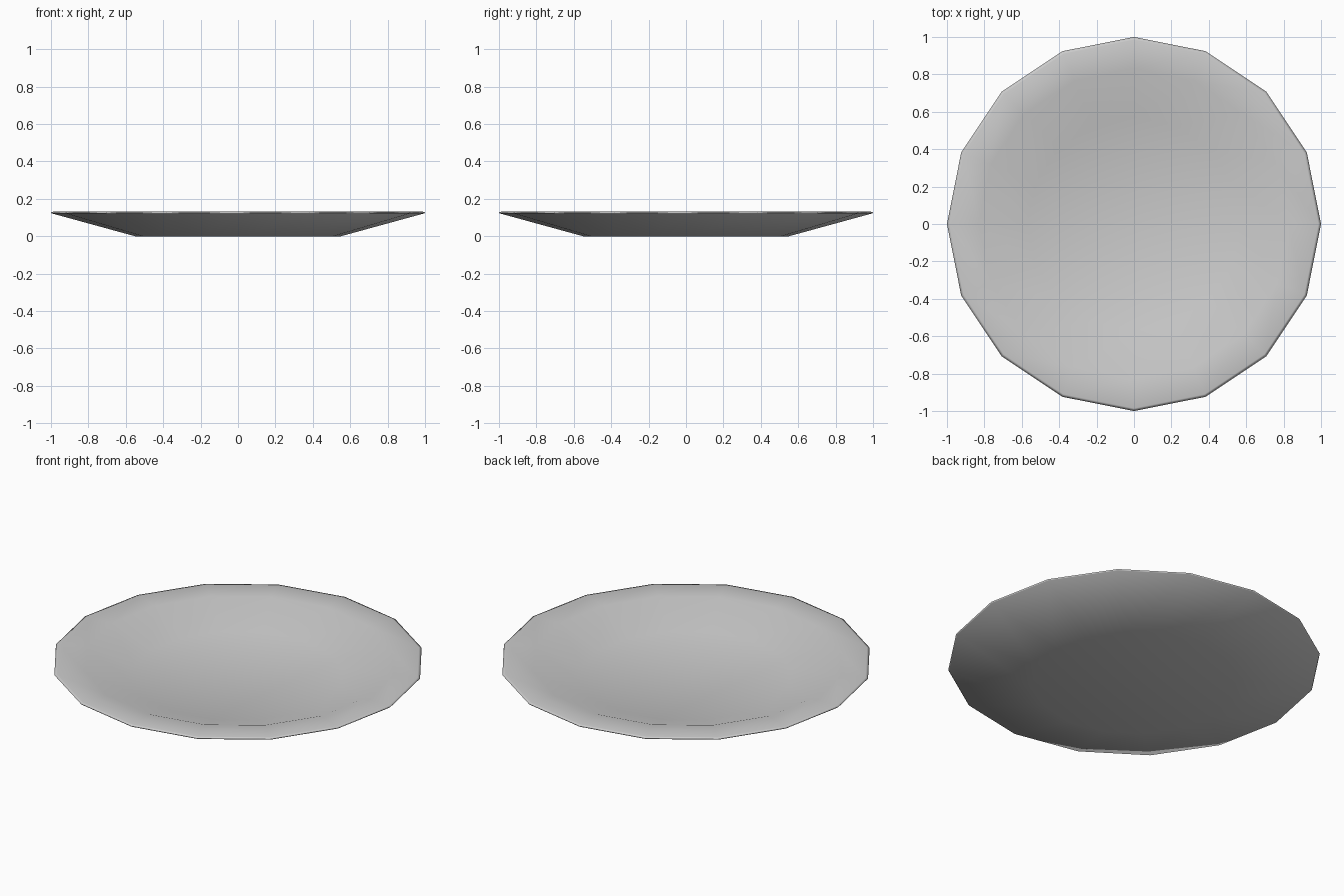
import bpy, bmesh, math

if "Cube" in bpy.data.objects:
    bpy.data.objects.remove(bpy.data.objects["Cube"])

SIDES = 16
# (radius, height) from underside, round the rim, down to the inner floor
PROFILE = [(0.55, 0.0), (0.995, 0.122), (1.0, 0.128), (0.985, 0.132),
           (0.83, 0.132), (0.57, 0.042)]

bm = bmesh.new()
rings = []
for r, z in PROFILE:
    rings.append([bm.verts.new((r * math.cos(2 * math.pi * i / SIDES),
                                r * math.sin(2 * math.pi * i / SIDES), z))
                  for i in range(SIDES)])

# Side walls and rim
for low, high in zip(rings, rings[1:]):
    for i in range(SIDES):
        j = (i + 1) % SIDES
        bm.faces.new((low[i], low[j], high[j], high[i]))

# Base underside and inner floor
bm.faces.new(rings[0][::-1])
bm.faces.new(rings[-1])
bmesh.ops.recalc_face_normals(bm, faces=bm.faces)

mesh = bpy.data.meshes.new("plate")
bm.to_mesh(mesh)
bm.free()
plate = bpy.data.objects.new("plate", mesh)
bpy.context.collection.objects.link(plate)

# Smooth shading over the low-poly form
for p in mesh.polygons:
    p.use_smooth = True
